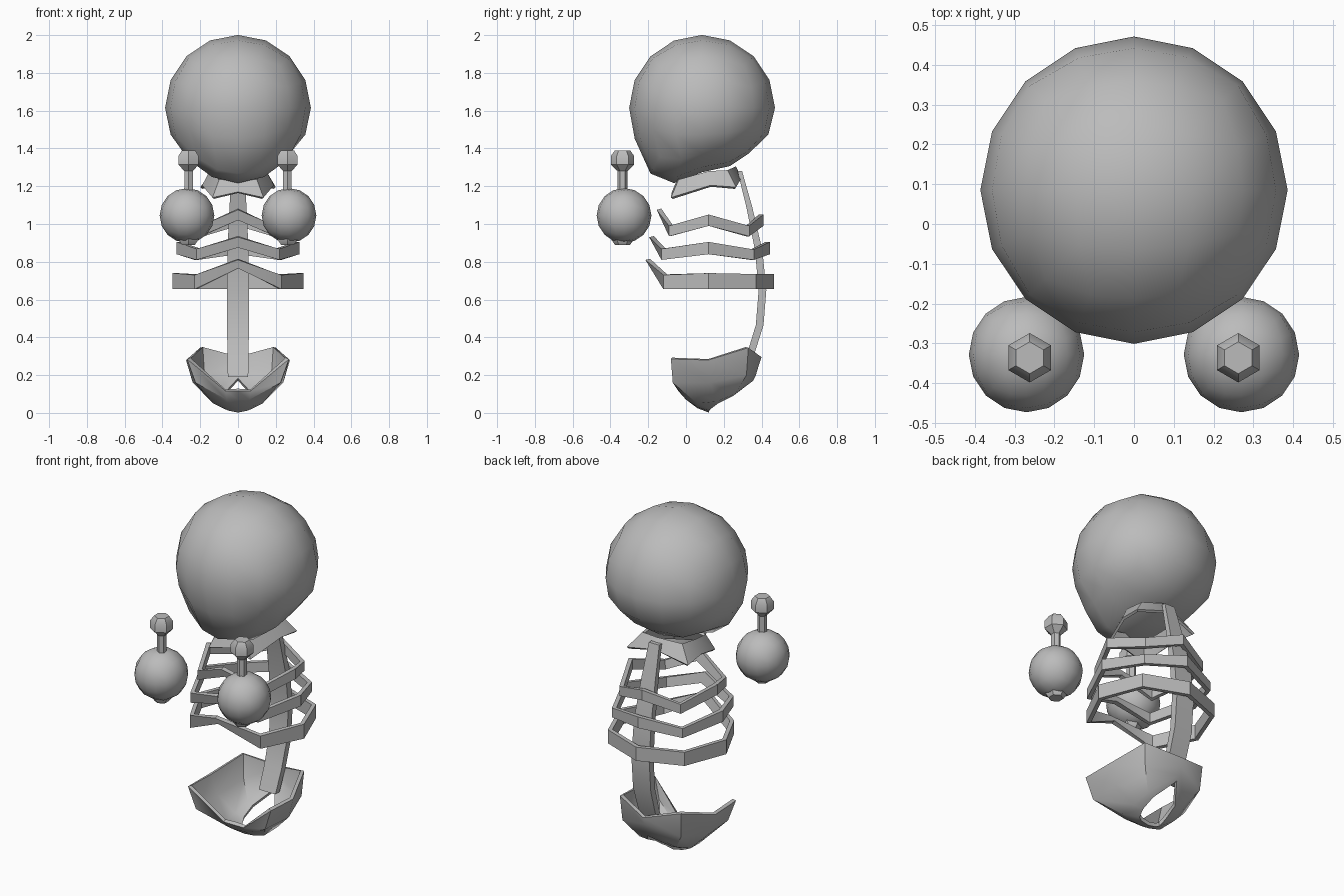
import bpy, bmesh, math
from mathutils import Vector

if "Cube" in bpy.data.objects:
    bpy.data.objects.remove(bpy.data.objects["Cube"])

bone = bpy.data.materials.new("bone_grey")
bone.diffuse_color = (0.5, 0.5, 0.5, 1)
bone.use_nodes = True
bone.node_tree.nodes["Principled BSDF"].inputs["Base Color"].default_value = bone.diffuse_color


def finish(name, bm, angle=40):
    me = bpy.data.meshes.new(name)
    bm.to_mesh(me)
    bm.free()
    ob = bpy.data.objects.new(name, me)
    bpy.context.collection.objects.link(ob)
    me.materials.append(bone)
    bpy.ops.object.select_all(action='DESELECT')
    ob.select_set(True)
    bpy.context.view_layer.objects.active = ob
    bpy.ops.object.shade_smooth_by_angle(angle=math.radians(angle))
    return ob


def quad_sphere(center, radius):
    """Cube with four by four faces per side, rounded to a sphere."""
    bm = bmesh.new()
    bmesh.ops.create_cube(bm, size=2)
    bmesh.ops.subdivide_edges(bm, edges=bm.edges[:], cuts=3, use_grid_fill=True)
    for v in bm.verts:
        v.co = Vector([math.tan(c * math.pi / 4) for c in v.co]).normalized() * radius + Vector(center)
    return bm


def shell(name, half, thickness):
    """Closed band from front-to-back columns of points, mirrored in x."""
    cols = half + [[(-x, y, z) for x, y, z in c] for c in half[-2:0:-1]]
    bm = bmesh.new()
    grid = [[bm.verts.new(p) for p in c] for c in cols]
    for i, a in enumerate(grid):
        b = grid[(i + 1) % len(grid)]
        for j in range(len(a) - 1):
            bm.faces.new((a[j], a[j + 1], b[j + 1], b[j]))
    ob = finish(name, bm)
    mod = ob.modifiers.new("thickness", 'SOLIDIFY')
    mod.thickness = thickness
    mod.offset = -1
    bpy.ops.object.modifier_apply(modifier=mod.name)
    bpy.ops.object.shade_smooth_by_angle(angle=math.radians(40))


def lathe(name, center, profile, sides=6):
    """Stack of hexagon rings (radius, z) with closed ends."""
    bm = bmesh.new()
    rings = []
    for r, z in profile:
        rings.append([bm.verts.new((center[0] + r * math.sin(k * math.tau / sides),
                                    center[1] + r * math.cos(k * math.tau / sides), z))
                      for k in range(sides)])
    for a, b in zip(rings, rings[1:]):
        for k in range(sides):
            n = (k + 1) % sides
            bm.faces.new((a[k], a[n], b[n], b[k]))
    bm.faces.new(rings[0])
    bm.faces.new(rings[-1])
    bmesh.ops.recalc_face_normals(bm, faces=bm.faces[:])
    finish(name, bm, 35)


# skull: sphere with a lowered chin and a hollow over the neck
bm = quad_sphere((0, 0.085, 1.615), 0.386)
for v in bm.verts:
    t = min(max((1.5 - v.co.z) / 0.25, 0), 1)
    v.co.z += t * min(max((v.co.y - 0.01) * 0.6, -0.12), 0.05)
    if v.co.y > 0.25:
        v.co.y -= 0.04 * t
finish("skull", bm, 60)

# hands with a bone standing in each fist
for side, s in (("left", -1), ("right", 1)):
    finish(side + "_fist", quad_sphere((s * 0.27, -0.328, 1.045), 0.145), 60)
    lathe(side + "_bone", (s * 0.262, -0.336),
          [(0.04, 0.89), (0.062, 0.92), (0.062, 0.965), (0.026, 1.0), (0.026, 1.28),
           (0.062, 1.315), (0.062, 1.36), (0.04, 1.39)])

# collar
shell("collar", [
    [(0, -0.04, 1.25), (0, -0.075, 1.17)],
    [(0.10, -0.04, 1.235), (0.135, -0.08, 1.14)],
    [(0.15, 0.12, 1.28), (0.19, 0.13, 1.205)],
    [(0.13, 0.22, 1.285), (0.2, 0.265, 1.195)],
    [(0, 0.265, 1.305), (0, 0.295, 1.245)]], 0.015)

# ribs: (x, y, top, bottom) from front to back
ribs = [
    [(0, -0.155, 1.075, 1.02), (0.2, -0.09, 0.99, 0.935), (0.29, 0.12, 1.05, 0.99),
     (0.2, 0.335, 0.99, 0.935), (0, 0.41, 1.05, 0.99)],
    [(0, -0.195, 0.93, 0.875), (0.22, -0.13, 0.868, 0.81), (0.325, 0.12, 0.905, 0.84),
     (0.23, 0.36, 0.865, 0.81), (0, 0.445, 0.905, 0.84)],
    [(0, -0.215, 0.81, 0.765), (0.23, -0.12, 0.73, 0.655), (0.347, 0.12, 0.74, 0.655),
     (0.25, 0.37, 0.735, 0.655), (0, 0.465, 0.735, 0.655)]]
for n, rib in enumerate(ribs):
    cols = [[(x, y, top), (x, y + (0.03 if i == 0 else 0), low)]
            for i, (x, y, top, low) in enumerate(rib)]
    shell("rib_%d" % (n + 1), cols, 0.025)

# spine: tapered curved strip of (y, z, half width)
path = [(0.285, 1.28, 0.034), (0.335, 1.09, 0.045), (0.385, 0.86, 0.056), (0.405, 0.65, 0.058),
        (0.39, 0.465, 0.058), (0.345, 0.32, 0.056), (0.29, 0.19, 0.054)]
bm = bmesh.new()
rings = []
for y, z, w in path:
    d = w * 0.35
    rings.append([bm.verts.new(p) for p in ((-w, y - d, z), (w, y - d, z), (w, y + d, z), (-w, y + d, z))])
for a, b in zip(rings, rings[1:]):
    for k in range(4):
        n = (k + 1) % 4
        bm.faces.new((a[k], a[n], b[n], b[k]))
bm.faces.new(rings[0])
bm.faces.new(rings[-1])
bmesh.ops.recalc_face_normals(bm, faces=bm.faces[:])
finish("spine", bm)

# pelvis: bowl with raised hips and an open bottom
shell("pelvis", [
    [(0, -0.04, 0.115), (0, 0.0, 0.07), (0, 0.06, 0.025), (0, 0.12, 0.002)],
    [(0.065, -0.04, 0.115), (0.06, 0.0, 0.07), (0.055, 0.06, 0.03), (0.05, 0.12, 0.012)],
    [(0.27, -0.08, 0.285), (0.225, -0.07, 0.16), (0.13, 0.06, 0.05), (0.07, 0.13, 0.02)],
    [(0.275, 0.12, 0.28), (0.24, 0.13, 0.16), (0.14, 0.16, 0.06), (0.08, 0.17, 0.05)],
    [(0.2, 0.33, 0.345), (0.19, 0.32, 0.2), (0.12, 0.26, 0.1), (0.075, 0.25, 0.09)],
    [(0, 0.40, 0.295), (0, 0.385, 0.25), (0, 0.37, 0.2), (0, 0.355, 0.17)]], 0.02)
